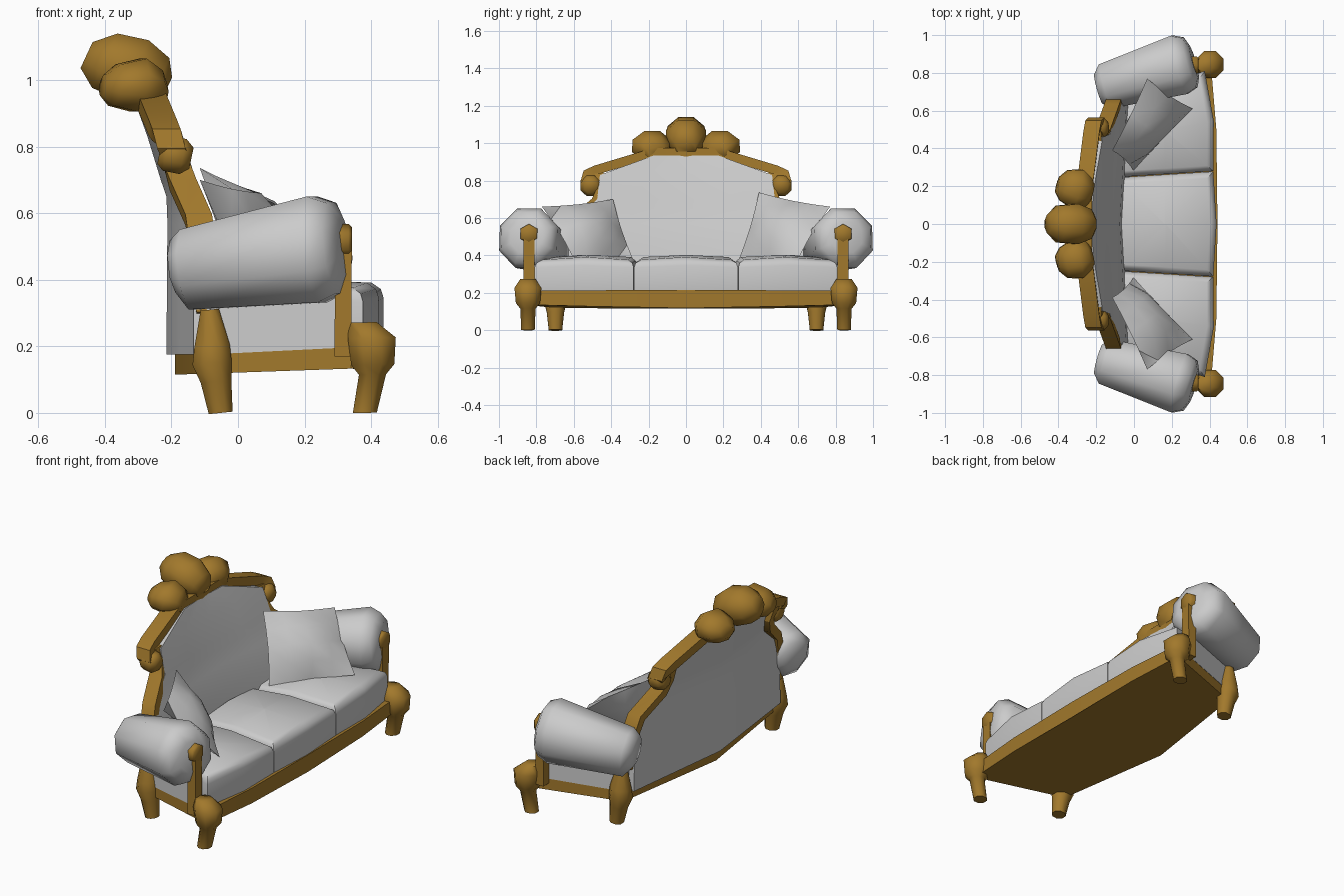
import bpy, bmesh, math
from mathutils import Vector

if "Cube" in bpy.data.objects:
    bpy.data.objects.remove(bpy.data.objects["Cube"])

wood = bpy.data.materials.new("gilded_wood")
wood.diffuse_color = (0.36, 0.19, 0.025, 1)
wood.use_nodes = True
wood.node_tree.nodes["Principled BSDF"].inputs["Base Color"].default_value = wood.diffuse_color


def finish(name, bm, mat=None, angle=50):
    bmesh.ops.remove_doubles(bm, verts=bm.verts, dist=1e-5)
    bmesh.ops.recalc_face_normals(bm, faces=bm.faces)
    me = bpy.data.meshes.new(name)
    bm.to_mesh(me)
    bm.free()
    ob = bpy.data.objects.new(name, me)
    bpy.context.collection.objects.link(ob)
    if mat:
        me.materials.append(mat)
    for p in me.polygons:
        p.use_smooth = True
    me.set_sharp_from_angle(angle=math.radians(angle))
    return ob


def loft(name, rings, mat=None, angle=50):
    """Skin a stack of closed rings and cap both ends."""
    bm = bmesh.new()
    rs = [[bm.verts.new(p) for p in r] for r in rings]
    n = len(rs[0])
    for a, b in zip(rs, rs[1:]):
        for i in range(n):
            bm.faces.new((a[i], a[(i + 1) % n], b[(i + 1) % n], b[i]))
    bm.faces.new(rs[0])
    bm.faces.new(rs[-1])
    return finish(name, bm, mat, angle)


def turned(name, stations, mat=None, sides=8, flat=1.0):
    """Turned shape along an axis: stations are (x, y, z, radius)."""
    axis = (Vector(stations[-1][:3]) - Vector(stations[0][:3])).normalized()
    ref = Vector((0, 1, 0)) if abs(axis.z) > 0.8 else Vector((0, 0, 1))
    u = axis.cross(ref).normalized()
    v = u.cross(axis) * flat
    rings = []
    for x, y, z, r in stations:
        angs = [2 * math.pi * (i + 0.5) / sides for i in range(sides)]
        rings.append([Vector((x, y, z)) + r * (u * math.cos(a) + v * math.sin(a)) for a in angs])
    return loft(name, rings, mat, 62)


def rail(name, path, depth, thick):
    """Rectangular bar swept along (x, y, z) points, thickness in the yz plane."""
    rings = []
    for i, p in enumerate(path):
        a, b = path[max(i - 1, 0)], path[min(i + 1, len(path) - 1)]
        n = Vector((0, -(b[2] - a[2]), b[1] - a[1])).normalized() * thick / 2
        d, c = Vector((depth / 2, 0, 0)), Vector(p)
        rings.append([c + d + n, c + d - n, c - d - n, c - d + n])
    return loft(name, rings, wood, 30)


def slab(name, pts, mat=None):
    """Prism from (x, y, z_low, z_high) outline points."""
    return loft(name, [[(x, y, a) for x, y, a, b in pts], [(x, y, b) for x, y, a, b in pts]], mat, 30)


def cushion(name, corners, bow):
    """Boxy seat cushion with rounded rim and crowned top."""
    c = [Vector((x, y, 0)) for x, y in corners]
    loop = []
    for i in range(4):
        loop += [c[i], (c[i] + c[(i + 1) % 4]) / 2]
    loop[1] = loop[1] + Vector((bow, 0, 0))        # bowed front edge
    mid = sum(c, Vector()) / 4
    rings = []
    for s, z, crown in ((0.97, 0.17, 0), (1, 0.22, 0), (1, 0.335, 0.012), (0.97, 0.358, 0.014),
                        (0.87, 0.376, 0.015), (0.02, 0.402, 0)):
        rings.append([mid + (p - mid) * s + Vector((0, 0, z + crown * (i % 2))) for i, p in enumerate(loop)])
    return loft(name, rings, None, 40)


def pillow(name, corners, thick, n=4):
    """Pinched throw pillow spanning four corners."""
    c = [Vector(p) for p in corners]
    nor = (c[2] - c[0]).cross(c[3] - c[1]).normalized()
    mid = sum(c, Vector()) / 4
    bm = bmesh.new()
    for side in (-1, 1):
        g = []
        for i in range(n + 1):
            row = []
            for j in range(n + 1):
                s, t = i / n, j / n
                p = c[0].lerp(c[1], s).lerp(c[3].lerp(c[2], s), t)
                fs, ft = math.sin(math.pi * s), math.sin(math.pi * t)
                edge = max(fs, ft) if min(fs, ft) < 1e-4 else 0
                p = p.lerp(mid, 0.05 * edge)
                row.append(bm.verts.new(p + nor * side * thick / 2 * max(fs * ft, 0) ** 0.7))
            g.append(row)
        for i in range(n):
            for j in range(n):
                bm.faces.new((g[i][j], g[i + 1][j], g[i + 1][j + 1], g[i][j + 1]))
    return finish(name, bm, None, 60)


# wooden base with bowed front and bent back
half = [(0.442, 0, 0.118, 0.215), (0.436, 0.5, 0.127, 0.213), (0.41, 0.81, 0.135, 0.212),
        (0.34, 0.835, 0.133, 0.205), (-0.09, 0.69, 0.118, 0.182)]
back = [(-0.19, 0, 0.115, 0.176)]
slab("base_frame", half + back + [(x, -y, a, b) for x, y, a, b in half[:0:-1]], wood)

# reclined upholstered back panel, bent in plan
rows = [(0.175, 0.66, -0.215, -0.04), (0.45, 0.65, -0.213, -0.075), (0.57, 0.625, -0.212, -0.117),
        (0.65, 0.53, -0.215, -0.14), (0.70, 0.475, -0.232, -0.153), (0.83, 0.46, -0.272, -0.19),
        (0.935, 0.17, -0.31, -0.225)]
us = (-1, -0.5, 0, 0.5, 1)
rings = []
for z, w, xb, xf in rows:
    rings.append([(xf + 0.035 * abs(u * w) / 0.65, u * w, z) for u in us] +
                 [(xb + 0.08 * abs(u * w) / 0.65, u * w, z) for u in us[::-1]])
loft("back_panel", rings, None, 40)

# top rail of the back, and its crest of three carved buds
end = [(-0.185, 0.515, 0.775), (-0.20, 0.54, 0.80), (-0.215, 0.53, 0.835), (-0.225, 0.485, 0.855),
       (-0.265, 0.17, 0.95)]
rail("top_rail", end + [(x, -y, z) for x, y, z in end[::-1]], 0.085, 0.05)
turned("crest_centre", [(-0.218, 0, 0.965, 0.055), (-0.237, 0, 1.0, 0.085), (-0.31, 0, 1.03, 0.115),
                        (-0.40, 0, 1.058, 0.105), (-0.455, 0, 1.075, 0.05)], wood, flat=0.93)

# seat cushions
cushion("seat_cushion_centre", [(0.42, -0.278), (0.42, 0.278), (-0.09, 0.246), (-0.09, -0.246)], 0.017)

for s, tag in ((1, "left"), (-1, "right")):
    cushion("seat_cushion_" + tag, [(0.42, s * 0.28), (0.375, s * 0.81), (-0.09, s * 0.66), (-0.09, s * 0.248)], 0.025)
    turned("crest_side_" + tag, [(-0.225, s * 0.16, 0.95, 0.055), (-0.245, s * 0.165, 0.97, 0.085),
                                 (-0.30, s * 0.185, 0.985, 0.115), (-0.37, s * 0.205, 0.985, 0.09),
                                 (-0.405, s * 0.21, 0.985, 0.045)], wood, flat=0.76)
    # side posts of the back and scroll ends
    rail("back_post_" + tag, [(-0.085, s * 0.668, 0.3), (-0.105, s * 0.645, 0.5), (-0.118, s * 0.615, 0.58),
                              (-0.165, s * 0.485, 0.685), (-0.185, s * 0.455, 0.75),
                              (-0.215, s * 0.465, 0.84)], 0.08, 0.05)
    turned("back_scroll_" + tag, [(-0.235, s * 0.51, 0.785, 0.04), (-0.215, s * 0.51, 0.78, 0.058),
                                  (-0.165, s * 0.51, 0.77, 0.058), (-0.14, s * 0.51, 0.765, 0.035)], wood)
    # arm roll, side panel below it, front post and knob
    turned("arm_roll_" + tag, [(-0.188, s * 0.715, 0.44, 0.085), (-0.148, s * 0.73, 0.431, 0.131),
                               (0.24, s * 0.843, 0.491, 0.173), (0.295, s * 0.855, 0.495, 0.148),
                               (0.318, s * 0.858, 0.498, 0.09)])
    slab("arm_panel_" + tag, [(-0.10, s * 0.69, 0.175, 0.43), (0.30, s * 0.822, 0.195, 0.45),
                              (0.30, s * 0.77, 0.195, 0.45), (-0.10, s * 0.63, 0.175, 0.43)])
    rail("arm_post_" + tag, [(0.315, s * 0.84, 0.17), (0.317, s * 0.84, 0.50)], 0.05, 0.058)
    turned("arm_knob_" + tag, [(0.29, s * 0.84, 0.515, 0.053), (0.332, s * 0.84, 0.515, 0.053),
                               (0.342, s * 0.84, 0.515, 0.043)], wood, 6)
    # bulbous legs
    y = s * 0.845
    turned("front_leg_" + tag, [(0.381, y, 0, 0.039), (0.404, y, 0.115, 0.044), (0.405, y, 0.145, 0.07),
                                (0.402, y, 0.225, 0.078), (0.375, y, 0.272, 0.045)], wood)
    y = s * 0.698
    turned("back_leg_" + tag, [(-0.052, y, 0, 0.039), (-0.066, y, 0.095, 0.05), (-0.078, y, 0.15, 0.064),
                               (-0.078, y, 0.20, 0.058), (-0.085, y, 0.31, 0.03)], wood)
    # throw pillow leaning in the corner
    pillow("throw_pillow_" + tag, [(-0.115, s * 0.39, 0.718 + 0.018 * s), (0.07, s * 0.77, 0.66),
                                   (0.31, s * 0.61, 0.40), (0.0, s * 0.28, 0.37)], 0.16)
